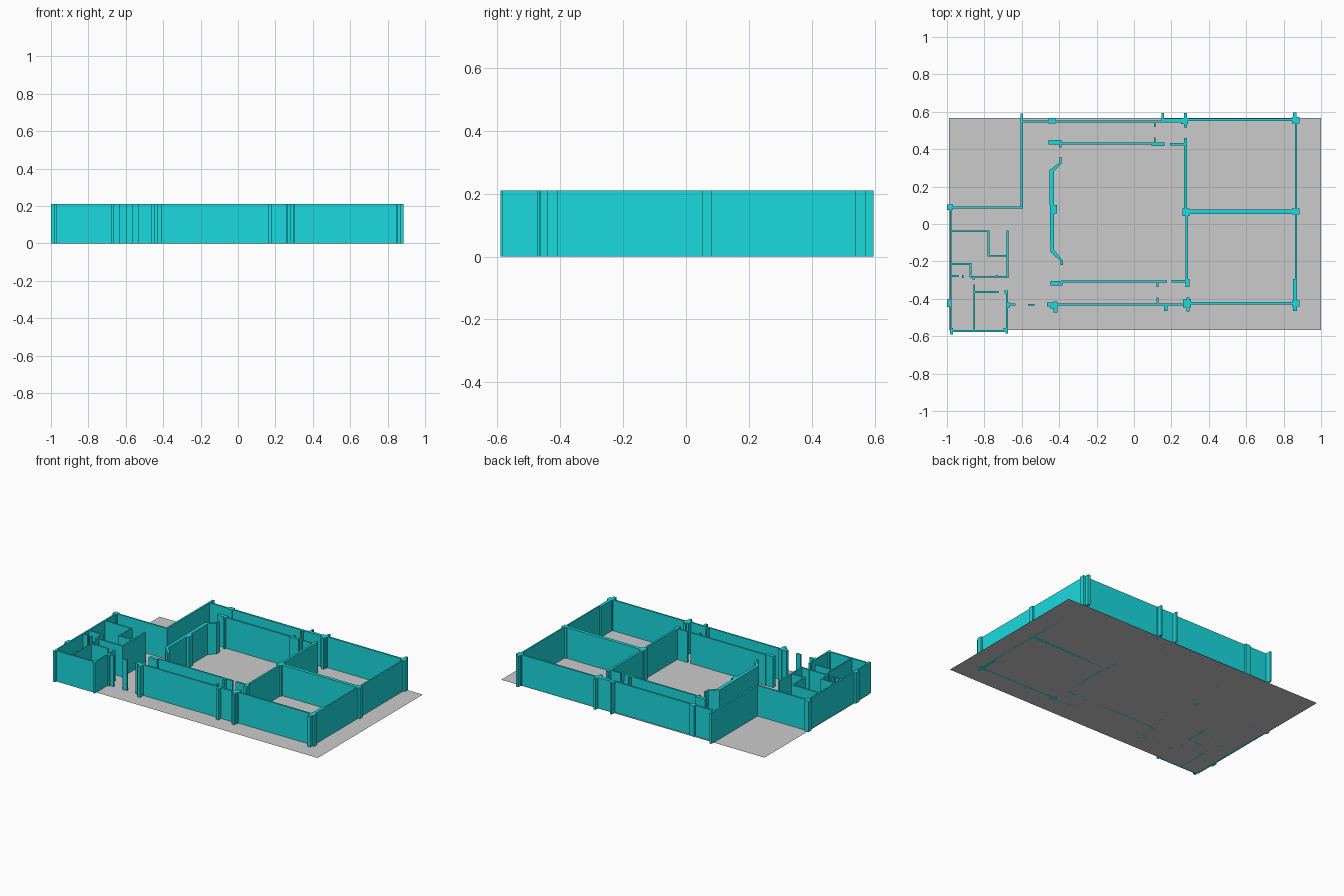
import bpy, bmesh

HEIGHT = 0.21

cyan = bpy.data.materials.new("wall_cyan")
cyan.diffuse_color = (0.01, 0.70, 0.73, 1)


def finish(name, bm, mat=None):
    mesh = bpy.data.meshes.new(name)
    bm.to_mesh(mesh)
    bm.free()
    obj = bpy.data.objects.new(name, mesh)
    bpy.context.collection.objects.link(obj)
    if mat:
        mesh.materials.append(mat)
    return obj


def raise_walls(name, bm):
    """Extrude a flat footprint to wall height and clean it up."""
    base = list(bm.faces)
    ret = bmesh.ops.extrude_face_region(bm, geom=base, use_keep_orig=True)
    top = [g for g in ret["geom"] if isinstance(g, bmesh.types.BMVert)]
    bmesh.ops.translate(bm, verts=top, vec=(0, 0, HEIGHT))
    bmesh.ops.recalc_face_normals(bm, faces=bm.faces)
    bmesh.ops.dissolve_limit(bm, angle_limit=0.01, verts=bm.verts, edges=bm.edges)
    return finish(name, bm, cyan)


def walls(name, rects):
    """Merge rectangles (x0, x1, y0, y1) into one footprint, then raise it."""
    xs = sorted({v for r in rects for v in r[:2]})
    ys = sorted({v for r in rects for v in r[2:]})
    bm = bmesh.new()
    verts = {}

    def vert(i, j):
        if (i, j) not in verts:
            verts[i, j] = bm.verts.new((xs[i], ys[j], 0))
        return verts[i, j]

    for i in range(len(xs) - 1):
        for j in range(len(ys) - 1):
            cx, cy = (xs[i] + xs[i + 1]) / 2, (ys[j] + ys[j + 1]) / 2
            if any(a < cx < b and c < cy < d for a, b, c, d in rects):
                bm.faces.new([vert(i, j), vert(i + 1, j),
                              vert(i + 1, j + 1), vert(i, j + 1)])
    return raise_walls(name, bm)


# Floor sheet
bm = bmesh.new()
bm.faces.new([bm.verts.new((x, y, 0)) for x, y in
              ((-0.99, -0.567), (1.0, -0.567), (1.0, 0.567), (-0.99, 0.567))])
finish("floor", bm)

# North, east and south outer walls with their pilasters, plus room dividers
walls("north_outer_wall", [
    (-0.606, -0.594, 0.085, 0.592),     # west return
    (-0.60, 0.25, 0.542, 0.554),
    (-0.458, -0.42, 0.537, 0.568),
    (0.25, 0.29, 0.534, 0.568),
    (0.268, 0.283, 0.517, 0.594),
    (0.147, 0.160, 0.55, 0.593),
    (0.106, 0.115, 0.518, 0.546),
    (0.147, 0.25, 0.545, 0.564),
    (0.29, 0.85, 0.552, 0.564),
])
walls("east_outer_wall", [
    (0.861, 0.871, -0.44, 0.56),
    (0.850, 0.868, 0.54, 0.597),
    (0.846, 0.884, 0.538, 0.571),
    (0.846, 0.884, 0.052, 0.082),
    (0.850, 0.871, -0.464, -0.295),
    (0.846, 0.884, -0.442, -0.408),
])
walls("room_divider_wall", [
    (0.268, 0.283, 0.08, 0.46),
    (0.266, 0.283, 0.385, 0.46),
    (0.260, 0.298, 0.042, 0.084),
    (0.276, 0.289, -0.335, 0.05),
    (0.276, 0.298, -0.338, -0.295),
    (0.29, 0.85, 0.054, 0.077),
    (0.193, 0.27, 0.421, 0.432),
    (0.200, 0.28, -0.312, -0.300),
])
walls("south_outer_wall", [
    (-0.465, -0.41, -0.442, -0.42),
    (-0.43, -0.41, -0.473, -0.415),
    (-0.447, -0.43, -0.452, -0.43),
    (-0.41, 0.26, -0.436, -0.425),
    (0.120, 0.130, -0.43, -0.393),
    (0.160, 0.178, -0.464, -0.43),
    (0.263, 0.304, -0.446, -0.405),
    (0.280, 0.298, -0.467, -0.394),
    (0.30, 0.85, -0.430, -0.418),
])

# Inner hall side walls
walls("hall_north_wall", [
    (-0.457, -0.39, 0.426, 0.450),
    (-0.40, -0.388, 0.410, 0.45),
    (-0.39, 0.164, 0.424, 0.436),
    (0.094, 0.164, 0.417, 0.436),
    (0.106, 0.115, 0.43, 0.462),
])
walls("hall_south_wall", [
    (-0.446, -0.382, -0.328, -0.304),
    (-0.39, 0.176, -0.312, -0.301),
    (0.120, 0.130, -0.338, -0.305),
])

# Angled hall west wall: inside and outside lines joined into one strip
outer = [(-0.399, 0.357), (-0.399, 0.328), (-0.453, 0.286),
         (-0.447, -0.147), (-0.393, -0.20), (-0.393, -0.22)]
inner = [(-0.387, 0.357), (-0.387, 0.323), (-0.428, 0.283),
         (-0.427, -0.140), (-0.380, -0.195), (-0.380, -0.22)]
bm = bmesh.new()
a = [bm.verts.new((x, y, 0)) for x, y in outer]
b = [bm.verts.new((x, y, 0)) for x, y in inner]
for k in range(len(a) - 1):
    bm.faces.new([a[k], a[k + 1], b[k + 1], b[k]])
raise_walls("hall_west_wall", bm)
walls("hall_west_pilaster", [(-0.44, -0.412, 0.057, 0.102)])

# Annex shell
walls("annex_shell", [
    (-0.985, -0.975, -0.58, 0.10),      # west wall
    (-1.0, -0.967, 0.074, 0.104),
    (-0.97, -0.594, 0.082, 0.093),
    (-1.0, -0.98, -0.443, -0.405),
    (-0.985, -0.675, -0.577, -0.566),
    (-0.985, -0.969, -0.590, -0.555),
    (-0.697, -0.673, -0.573, -0.555),
    (-0.687, -0.673, -0.585, -0.555),
    (-0.684, -0.675, -0.57, -0.356),
    (-0.692, -0.675, -0.372, -0.356),
    (-0.675, -0.634, -0.436, -0.426),
    (-0.675, -0.662, -0.446, -0.42),
])
walls("entrance_post", [(-0.567, -0.533, -0.437, -0.427)])

# Annex small rooms
walls("annex_partitions", [
    (-0.98, -0.773, -0.044, -0.034),
    (-0.783, -0.773, -0.175, -0.034),
    (-0.783, -0.675, -0.175, -0.165),
    (-0.682, -0.671, -0.290, -0.034),
    (-0.870, -0.671, -0.287, -0.277),
    (-0.740, -0.728, -0.290, -0.272),
    (-0.880, -0.870, -0.287, -0.208),
    (-0.98, -0.870, -0.218, -0.208),
    (-0.864, -0.851, -0.297, -0.277),
    (-0.98, -0.938, -0.283, -0.272),
    (-0.920, -0.911, -0.288, -0.272),
    (-0.857, -0.850, -0.57, -0.323),
    (-0.857, -0.725, -0.369, -0.359),
])
